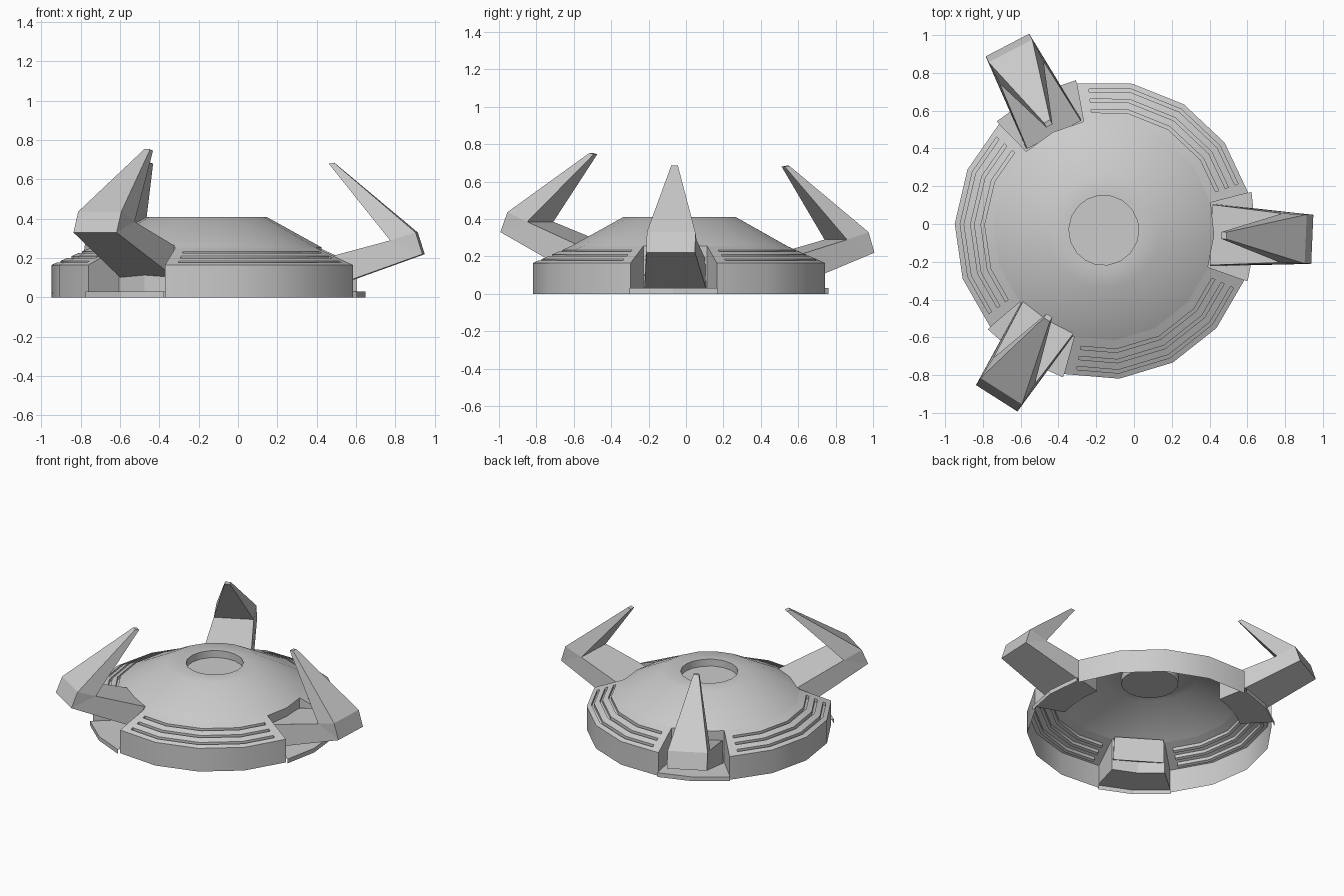
import bpy, bmesh
from math import radians, cos, sin, pi
from mathutils import Matrix

if "Cube" in bpy.data.objects:
    bpy.data.objects.remove(bpy.data.objects["Cube"])

CX, CY = -0.16, -0.033
ARMS = [-2.5, 117.5, 237.5]      # directions of the three bays
HALF = 17.0                      # half angle of a bay
STEP = (120 - 2 * HALF) / 4      # rim segment between bays


def pt(r, a, z):
    return (CX + r * cos(radians(a)), CY + r * sin(radians(a)), z)


def revolve(bm, profile, angles, scale=None, closed=False):
    """Sweep (r, z) points over angles; scale keeps in-between angles on the chord."""
    scale = scale or [1] * len(angles)
    rows = [[bm.verts.new(pt(r * s, a, z)) for r, z in profile]
            for a, s in zip(angles, scale)]
    n = len(rows)
    for i in range(n if closed else n - 1):
        p, q = rows[i], rows[(i + 1) % n]
        for j in range(len(profile) - 1):
            bm.faces.new((p[j], q[j], q[j + 1], p[j + 1]))
    return rows


def finish(bm, name, smooth=True):
    bmesh.ops.remove_doubles(bm, verts=bm.verts, dist=0.0005)
    bmesh.ops.recalc_face_normals(bm, faces=bm.faces)
    me = bpy.data.meshes.new(name)
    bm.to_mesh(me)
    bm.free()
    ob = bpy.data.objects.new(name, me)
    bpy.context.collection.objects.link(ob)
    if smooth:
        bpy.ops.object.select_all(action='DESELECT')
        ob.select_set(True)
        bpy.context.view_layer.objects.active = ob
        bpy.ops.object.shade_smooth_by_angle(angle=radians(30))
    return ob


R, RIM_Z = 0.79, 0.165
RI, IN_Z = 0.585, 0.255


def slope_z(r):
    return RIM_Z + (R - r) / (R - RI) * (IN_Z - RIM_Z)


# Dome with the round recess in its top
all_angles = []
for a in ARMS:
    all_angles += [a - HALF, a] + [a + HALF + i * STEP for i in range(4)]
bm = bmesh.new()
revolve(bm, [(RI, IN_Z), (0.305, 0.41)], all_angles, closed=True)
rows = revolve(bm, [(0.305, 0.41), (0.185, 0.41), (0.185, 0.36)], all_angles, closed=True)
bm.faces.new([r[-1] for r in rows])
finish(bm, "dome")

# Rim sectors with three vent grooves each
grooves = [0.752, 0.697, 0.642]
W, D, INSET = 0.009, 0.022, 4.5
slope = [(R, RIM_Z)]
for g in grooves:
    o, i = g + W, g - W
    slope += [(o, slope_z(o)), (o, slope_z(o) - D), (i, slope_z(i) - D), (i, slope_z(i))]
slope.append((RI, IN_Z))
chord = cos(radians(STEP / 2)) / cos(radians(STEP / 2 - INSET))
for k, a in enumerate(ARMS):
    bm = bmesh.new()
    angs = [a + HALF + i * STEP for i in range(5)]
    revolve(bm, [(R, 0), (R, RIM_Z)], angs)
    inner = [angs[0] + INSET] + angs[1:4] + [angs[4] - INSET]
    rows = revolve(bm, slope, inner, [chord, 1, 1, 1, chord])
    for row in (rows[0], rows[-1]):
        for g in range(3):
            bm.faces.new(row[1 + 4 * g:5 + 4 * g])
    plain = [(R, RIM_Z), (RI, IN_Z)]
    revolve(bm, plain, [angs[0], inner[0]], [1, chord])
    revolve(bm, plain, [inner[-1], angs[4]], [chord, 1])
    finish(bm, f"vented_rim_{k + 1}")

# Bays: floor, lip, back wall and side walls
for k, a in enumerate(ARMS):
    bm = bmesh.new()
    revolve(bm, [(0.808, 0), (0.808, 0.03), (RI, 0.03), (RI, IN_Z)],
            [a - HALF, a, a + HALF])
    for s in (-HALF, HALF):
        bm.faces.new([bm.verts.new(pt(r, a + s, z)) for r, z in
                      [(R, 0.0), (R, RIM_Z), (RI, IN_Z), (RI, 0.03), (R, 0.03)]])
    finish(bm, f"arm_bay_{k + 1}", smooth=False)

# Bent claw arms: (along, up, half width) measured from the outer lower edge
claw = [(0, 0, 0.13), (-0.035, 0.11, 0.13), (-0.455, 0.465, 0.018),
        (-0.482, 0.46, 0.018), (-0.165, 0.07, 0.13),
        (-0.535, -0.03, 0.16), (-0.53, -0.19, 0.165)]
# placement of each arm: reach, height, tilt
poses = [(1.105, 0.22, 0), (1.105, 0.22, 0), (1.055, 0.33, 5)]
for k, (a, (reach, up, tilt)) in enumerate(zip(ARMS, poses)):
    bm = bmesh.new()
    sides = [[bm.verts.new((x, s * w, z)) for x, z, w in claw] for s in (-1, 1)]
    n = len(claw)
    for v in sides:
        bm.faces.new((v[0], v[1], v[4]))
        bm.faces.new(v[1:5])
        bm.faces.new((v[0], v[4], v[5], v[6]))
    for i in range(n):
        j = (i + 1) % n
        bm.faces.new((sides[0][i], sides[0][j], sides[1][j], sides[1][i]))
    m = (Matrix.Translation((CX, CY, 0)) @ Matrix.Rotation(radians(a), 4, 'Z')
         @ Matrix.Translation((reach, 0, up)) @ Matrix.Rotation(radians(-tilt), 4, 'Y'))
    bmesh.ops.transform(bm, matrix=m, verts=bm.verts)
    finish(bm, f"claw_arm_{k + 1}", smooth=False)
